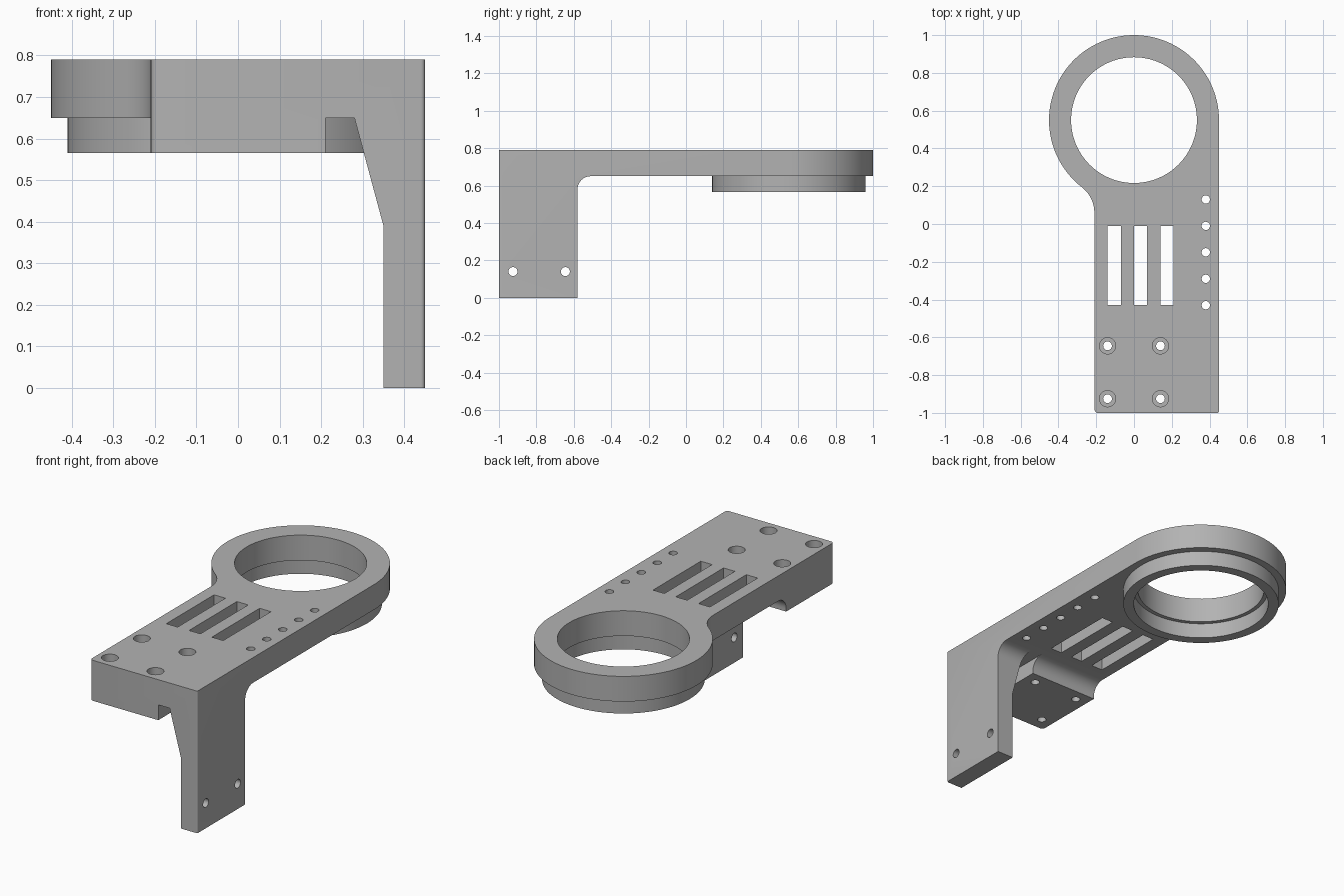
import bpy
import bmesh
from math import sin, cos, pi, atan2, sqrt
from mathutils import Vector

if "Cube" in bpy.data.objects:
    bpy.data.objects.remove(bpy.data.objects["Cube"])

grey = bpy.data.materials.new("plain grey")
grey.use_nodes = True
colour = (0.45, 0.45, 0.45, 1)
grey.diffuse_color = colour
grey.node_tree.nodes["Principled BSDF"].inputs["Base Color"].default_value = colour

TOP, UNDER, BLOCK = 0.79, 0.65, 0.565      # plate top, plate underside, block underside
LEFT, RIGHT, FRONT = -0.21, 0.45, -1.0
RING_Y, RING_R = 0.55, 0.45


def arc(cx, cy, r, a0, a1, n):
    return [(cx + r * cos(a0 + (a1 - a0) * i / n),
             cy + r * sin(a0 + (a1 - a0) * i / n)) for i in range(n + 1)]


def prism(name, points, axis, low, high):
    """Extrude a closed 2D profile along an axis."""
    place = {"x": lambda p, d: (d, p[0], p[1]),
             "y": lambda p, d: (p[0], d, p[1]),
             "z": lambda p, d: (p[0], p[1], d)}[axis]
    bm = bmesh.new()
    face = bm.faces.new([bm.verts.new(place(p, low)) for p in points])
    out = bmesh.ops.extrude_face_region(bm, geom=[face])
    shift = Vector(place((0, 0), high - low))
    bmesh.ops.translate(bm, vec=shift,
                        verts=[v for v in out["geom"] if isinstance(v, bmesh.types.BMVert)])
    bmesh.ops.recalc_face_normals(bm, faces=bm.faces)
    mesh = bpy.data.meshes.new(name)
    bm.to_mesh(mesh)
    bm.free()
    mesh.materials.append(grey)
    obj = bpy.data.objects.new(name, mesh)
    bpy.context.collection.objects.link(obj)
    return obj


def rod(name, cx, cy, r, axis, low, high, n=32):
    return prism(name, arc(cx, cy, r, 0, 2 * pi, n)[:-1], axis, low, high)


def combine(target, tool, operation):
    """Apply a boolean and discard the tool."""
    mod = target.modifiers.new("combine", "BOOLEAN")
    mod.operation, mod.object, mod.solver = operation, tool, "EXACT"
    bpy.context.view_layer.objects.active = target
    bpy.ops.object.modifier_apply(modifier=mod.name)
    bpy.data.objects.remove(tool)


# Plan outline: ring head, neck fillet, straight arm
neck_r = 0.17
neck_x = LEFT - neck_r
neck_y = RING_Y - sqrt((RING_R + neck_r) ** 2 - neck_x ** 2)
neck_a = atan2(neck_y - RING_Y, neck_x) + 2 * pi
outline = arc(0, RING_Y, RING_R, 0, neck_a, 72)
outline += arc(neck_x, neck_y, neck_r, neck_a - pi, 0, 12)[1:]
outline += arc(LEFT + 0.02, FRONT + 0.02, 0.02, pi, 1.5 * pi, 5)
outline += arc(RIGHT - 0.01, FRONT + 0.01, 0.01, 1.5 * pi, 2 * pi, 5)
bracket = prism("bracket", outline, "z", 0, TOP)

# Side profile: thin arm with a filleted foot
back, fillet = -0.58, 0.07
side = [(-1.1, -0.1), (back, -0.1)]
side += arc(back + fillet, UNDER - fillet, fillet, pi, pi / 2, 10)
side += [(1.1, UNDER), (1.1, 0.9), (-1.1, 0.9)]
combine(bracket, prism("side_profile", side, "x", -0.6, 0.6), "INTERSECT")

# Space beside the leg, leaving the block and the tapered leg root
gap = [(-0.6, -0.1), (-0.6, BLOCK), (0.21, BLOCK), (0.21, UNDER),
       (0.28, UNDER), (0.35, 0.39), (0.35, -0.1)]
combine(bracket, prism("leg_gap", gap, "y", -1.1, back + fillet), "DIFFERENCE")

# Lower collar, bore and recess
combine(bracket, rod("collar", 0, RING_Y, 0.41, "z", BLOCK, 0.72, 96), "UNION")
combine(bracket, rod("bore", 0, RING_Y, 0.333, "z", 0.4, 0.9, 96), "DIFFERENCE")
combine(bracket, rod("recess", 0, RING_Y, 0.355, "z", 0.4, UNDER, 96), "DIFFERENCE")

# Three slots
for x in (-0.14, 0, 0.14):
    slot = [(x, -0.43), (x + 0.07, -0.43), (x + 0.07, -0.01), (x, -0.01)]
    combine(bracket, prism("slot", slot, "z", 0.4, 0.9), "DIFFERENCE")

# Row of small holes along the edge
for i in range(5):
    combine(bracket, rod("edge_hole", 0.38, 0.13 - 0.14 * i, 0.022, "z", 0.6, 0.9), "DIFFERENCE")

# Counterbored holes through the block, plain holes through the leg
for y in (-0.925, -0.645):
    for x in (-0.14, 0.14):
        combine(bracket, rod("screw_hole", x, y, 0.023, "z", 0.4, 0.9), "DIFFERENCE")
        combine(bracket, rod("screw_head", x, y, 0.043, "z", 0.69, 0.9), "DIFFERENCE")
    combine(bracket, rod("leg_hole", y, 0.14, 0.024, "x", 0.3, 0.6), "DIFFERENCE")

bpy.ops.object.select_all(action="DESELECT")
bracket.select_set(True)
bpy.context.view_layer.objects.active = bracket
bpy.ops.object.shade_smooth_by_angle(angle=pi / 6)
